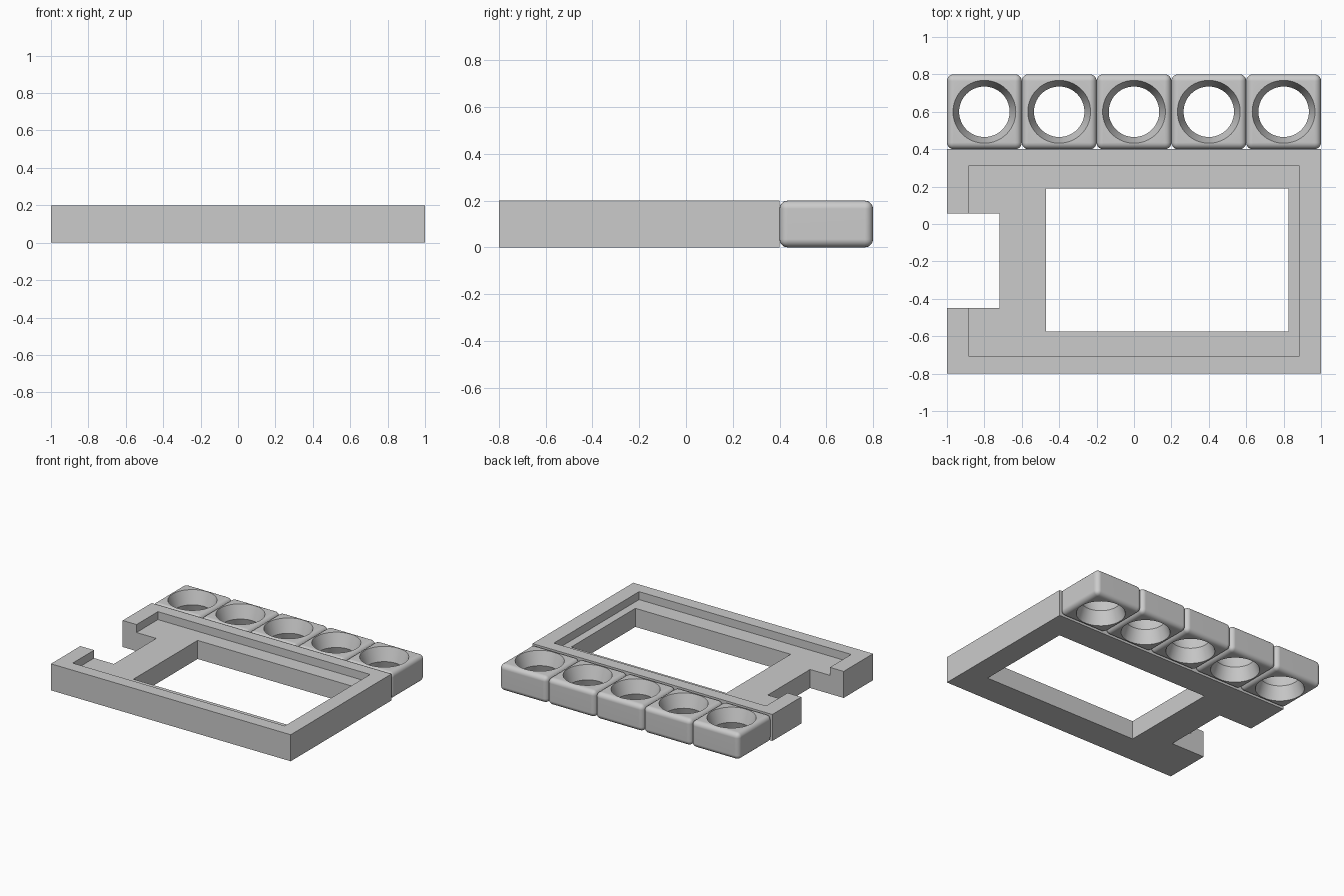
import bpy
import bmesh
import math

if "Cube" in bpy.data.objects:
    bpy.data.objects.remove(bpy.data.objects["Cube"], do_unlink=True)

grey = bpy.data.materials.new("plain_grey")
grey.use_nodes = True
COLOUR = (0.6, 0.6, 0.6, 1)
grey.diffuse_color = COLOUR
grey.node_tree.nodes["Principled BSDF"].inputs["Base Color"].default_value = COLOUR

HEIGHT = 0.2
LEDGE = 0.14
CELL = 0.4


def finish(bm, name):
    """Turn a bmesh into a grey object."""
    bmesh.ops.recalc_face_normals(bm, faces=bm.faces)
    mesh = bpy.data.meshes.new(name)
    bm.to_mesh(mesh)
    bm.free()
    mesh.materials.append(grey)
    obj = bpy.data.objects.new(name, mesh)
    bpy.context.collection.objects.link(obj)
    return obj


def box(name, x0, x1, y0, y1, z0, z1, bevel=0):
    bm = bmesh.new()
    bmesh.ops.create_cube(bm, size=1)
    for v in bm.verts:
        v.co = ((x0 + x1) / 2 + v.co.x * (x1 - x0),
                (y0 + y1) / 2 + v.co.y * (y1 - y0),
                (z0 + z1) / 2 + v.co.z * (z1 - z0))
    if bevel:
        bmesh.ops.bevel(bm, geom=bm.edges[:], offset=bevel, segments=5,
                        profile=0.5, affect='EDGES')
    return finish(bm, name)


def lathe(name, x, y, profile, sides=64):
    """Closed solid of revolution from (radius, z) points."""
    bm = bmesh.new()
    rings = [[bm.verts.new((x + r * math.cos(math.tau * i / sides),
                            y + r * math.sin(math.tau * i / sides), z))
              for i in range(sides)] for r, z in profile]
    for low, high in zip(rings, rings[1:]):
        for i in range(sides):
            j = (i + 1) % sides
            bm.faces.new((low[i], low[j], high[j], high[i]))
    bm.faces.new(rings[0][::-1])
    bm.faces.new(rings[-1])
    return finish(bm, name)


def activate(obj):
    bpy.ops.object.select_all(action='DESELECT')
    obj.select_set(True)
    bpy.context.view_layer.objects.active = obj


def cut(obj, cutter):
    """Subtract the cutter, then discard it."""
    cutter.hide_render = True
    mod = obj.modifiers.new("cut", 'BOOLEAN')
    mod.operation = 'DIFFERENCE'
    mod.solver = 'EXACT'
    mod.object = cutter
    activate(obj)
    bpy.ops.object.modifier_apply(modifier=mod.name)
    bpy.data.objects.remove(cutter, do_unlink=True)


# Flat frame with a stepped recess, a window and a side notch
frame = box("frame", -1, 1, -0.8, 0.4, 0, HEIGHT)
cut(frame, box("recess_cutter", -0.885, 0.885, -0.705, 0.31, LEDGE, 0.3))
cut(frame, box("window_cutter", -0.47, 0.825, -0.575, 0.19, -0.1, 0.3))
cut(frame, box("notch_cutter", -1.1, -0.72, -0.45, 0.055, -0.1, 0.3))

# Row of rounded blocks, each with a hole narrowing to a waist
WIDE, WAIST = 0.168, 0.135
for n in range(5):
    x = -0.8 + n * CELL
    block = box(f"ring_block_{n + 1}", x - CELL / 2, x + CELL / 2,
                0.4, 0.8, 0, HEIGHT, bevel=0.035)
    cut(block, lathe("hole_cutter", x, 0.6,
                     [(WIDE, -0.02), (WIDE, 0), (WAIST, HEIGHT / 2),
                      (WIDE, HEIGHT), (WIDE, HEIGHT + 0.02)]))
    activate(block)
    bpy.ops.object.shade_smooth_by_angle(angle=math.radians(30))
    block.modifiers.new("even_shading", 'WEIGHTED_NORMAL').keep_sharp = True
